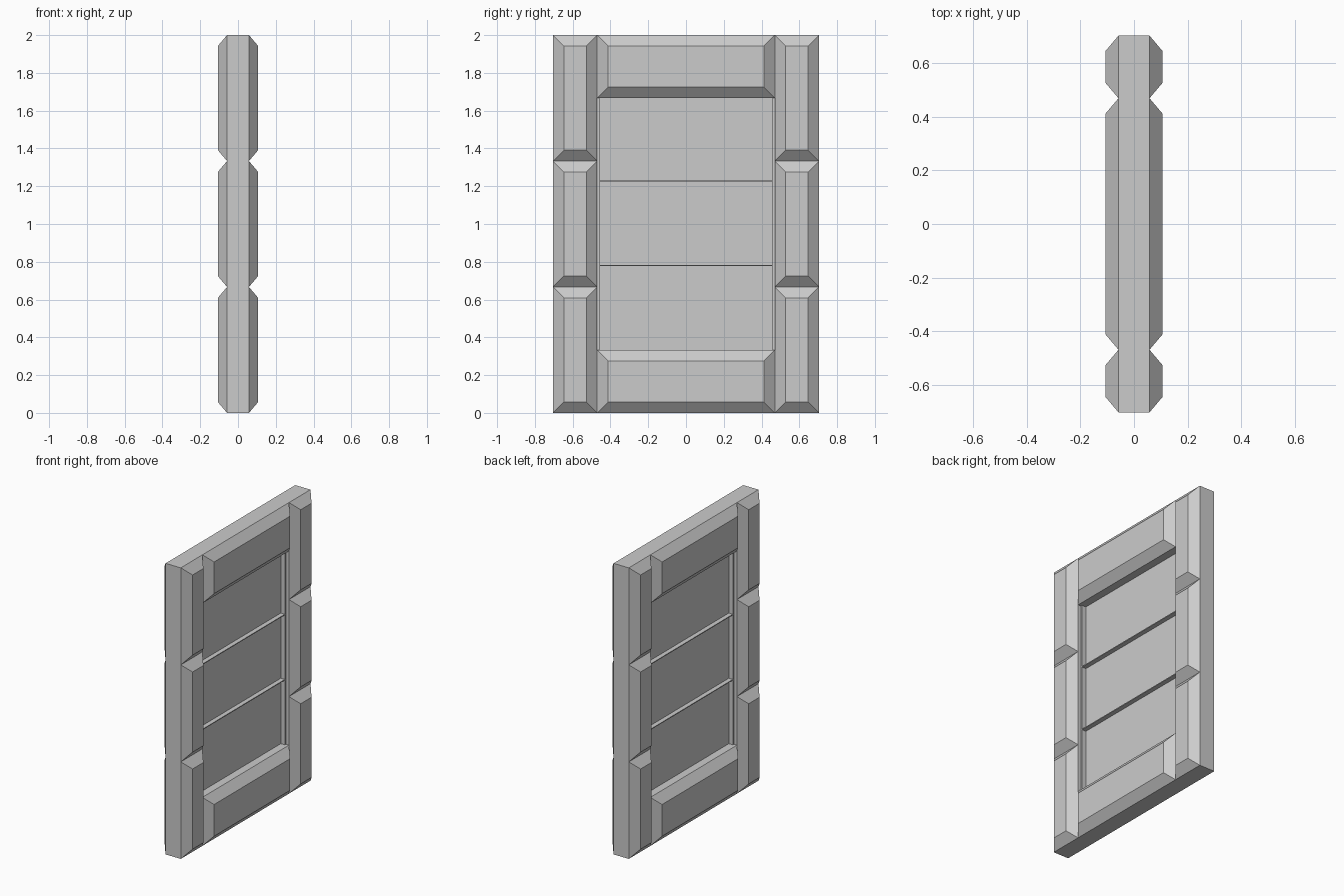
import bpy, bmesh

if "Cube" in bpy.data.objects:
    bpy.data.objects.remove(bpy.data.objects["Cube"])

BASE = 0.058      # half thickness of the core
TOP = 0.107       # half thickness at the raised faces
INSET = 0.058     # chamfer width
OUT, INNER = 0.704, 0.47   # half width of the door and of the opening
Z_LOW, Z_HIGH = 1 / 3, 5 / 3


def make_object(name, bm):
    bmesh.ops.recalc_face_normals(bm, faces=bm.faces)
    mesh = bpy.data.meshes.new(name)
    bm.to_mesh(mesh)
    bm.free()
    obj = bpy.data.objects.new(name, mesh)
    bpy.context.collection.objects.link(obj)
    return obj


def block(name, y0, y1, z0, z1, half, raised=None):
    """Slab across x; with raised set, both faces rise as chamfered pads."""
    layers = [(-half, 0), (half, 0)]
    if raised:
        layers = [(-raised, INSET)] + layers + [(raised, INSET)]
    bm = bmesh.new()
    rings = [[bm.verts.new((x, y, z)) for y, z in
              ((y0 + i, z0 + i), (y1 - i, z0 + i), (y1 - i, z1 - i), (y0 + i, z1 - i))]
             for x, i in layers]
    for a, b in zip(rings, rings[1:]):
        for k in range(4):
            n = (k + 1) % 4
            bm.faces.new((a[k], a[n], b[n], b[k]))
    bm.faces.new(rings[0])
    bm.faces.new(rings[-1])
    return make_object(name, bm)


# Side stiles: three chamfered blocks each, plus slim inner stops
for side, sign in (("left", -1), ("right", 1)):
    ya, yb = sorted((sign * INNER, sign * OUT))
    for i in range(3):
        block(f"{side}_stile_block_{i + 1}", ya, yb, i * 2 / 3, (i + 1) * 2 / 3, BASE, TOP)
    ya, yb = sorted((sign * 0.459, sign * INNER))
    block(f"{side}_panel_stop", ya, yb, Z_LOW, Z_HIGH, 0.035)

# Top and bottom rails
block("bottom_rail", -INNER, INNER, 0, Z_LOW, BASE, TOP)
block("top_rail", -INNER, INNER, Z_HIGH, 2, BASE, TOP)

# Recessed panel and its thin crossbars
block("centre_panel", -INNER, INNER, Z_LOW, Z_HIGH, 0.004)
for i, z in enumerate((0.78, 1.228)):
    block(f"crossbar_{i + 1}", -0.459, 0.459, z - 0.003, z + 0.003, 0.035)
